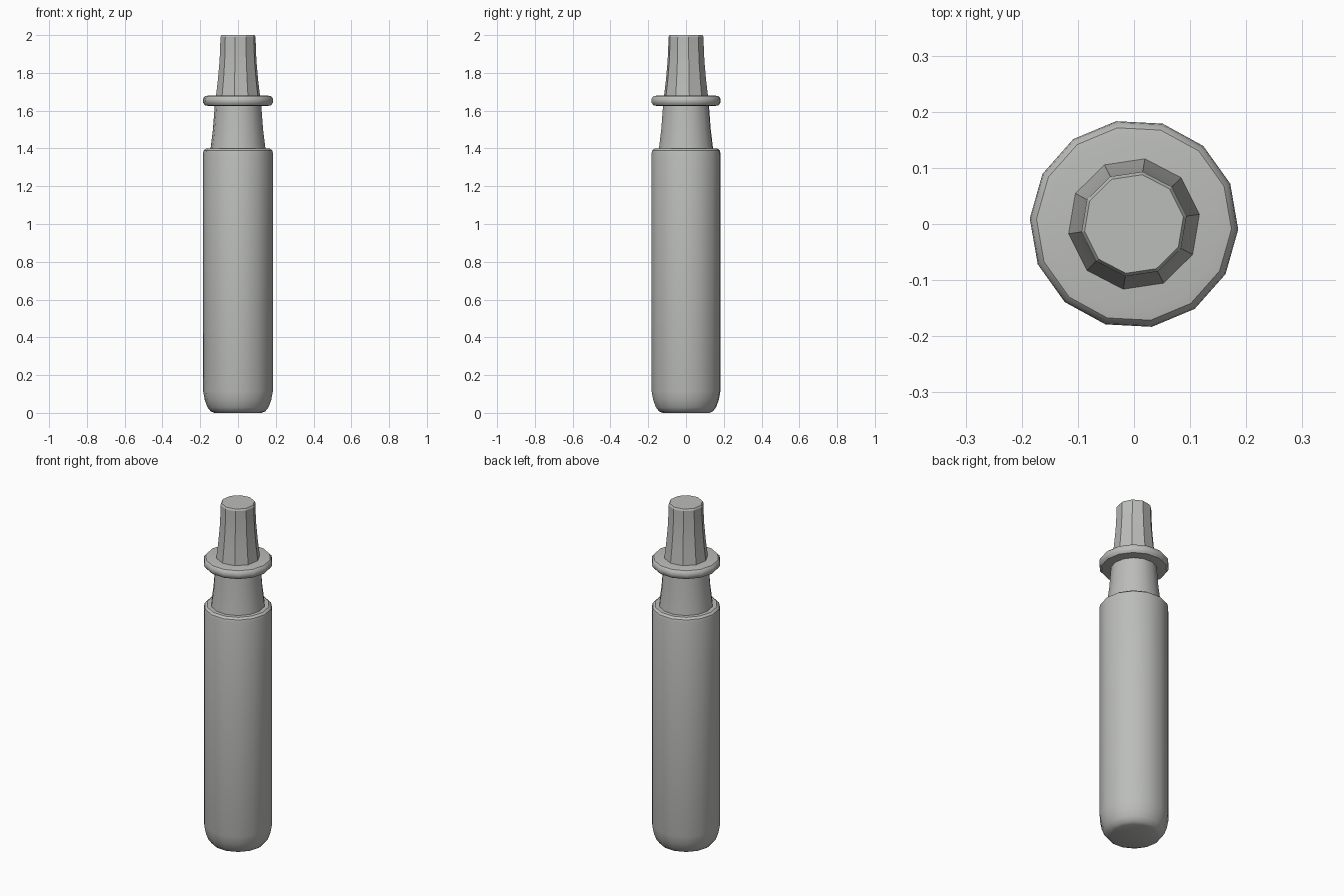
import bpy, bmesh, math

cube = bpy.data.objects.get("Cube")
if cube:
    bpy.data.objects.remove(cube, do_unlink=True)

# One plain grey for everything
grey = bpy.data.materials.new("plain grey")
grey.use_nodes = True
colour = (0.5, 0.51, 0.49, 1.0)
grey.diffuse_color = colour
grey.node_tree.nodes["Principled BSDF"].inputs["Base Color"].default_value = colour


def lathe(name, profile, sides, turn, smooth=None):
    """Spin (radius, z) points into a closed faceted solid, bottom to top."""
    bm = bmesh.new()
    rings = []
    for r, z in profile:
        angles = [math.radians(turn) + math.tau * i / sides for i in range(sides)]
        rings.append([bm.verts.new((r * math.cos(a), r * math.sin(a), z)) for a in angles])
    for low, high in zip(rings, rings[1:]):
        for i in range(sides):
            j = (i + 1) % sides
            bm.faces.new((low[i], low[j], high[j], high[i]))
    bm.faces.new(rings[0][::-1])
    bm.faces.new(rings[-1])
    mesh = bpy.data.meshes.new(name)
    bm.to_mesh(mesh)
    bm.free()
    mesh.materials.append(grey)
    ob = bpy.data.objects.new(name, mesh)
    bpy.context.collection.objects.link(ob)
    if smooth:
        bpy.ops.object.select_all(action='DESELECT')
        ob.select_set(True)
        bpy.context.view_layer.objects.active = ob
        bpy.ops.object.shade_smooth_by_angle(angle=math.radians(smooth))
    return ob


# Long handle with a rounded foot and a softened shoulder
lathe("handle", [(0.125, 0.0), (0.145, 0.008), (0.162, 0.03), (0.176, 0.068), (0.185, 0.115),
                 (0.185, 1.375), (0.181, 1.39), (0.168, 1.40)], 14, -3, 35)

# Tapered neck between handle and collar
lathe("neck", [(0.146, 1.395), (0.133, 1.50), (0.122, 1.645)], 14, -3, 35)

# Rounded collar
lathe("collar", [(0.155, 1.625), (0.174, 1.628), (0.184, 1.640), (0.186, 1.652),
                 (0.184, 1.666), (0.174, 1.677), (0.155, 1.68)], 14, -3, 35)

# Ten-sided tapered tip with flat sides and a slightly eased top
lathe("tip", [(0.119, 1.67), (0.108, 1.76), (0.099, 1.86), (0.0955, 1.93),
              (0.0945, 1.99), (0.089, 2.0)], 10, 8.5, 25)
